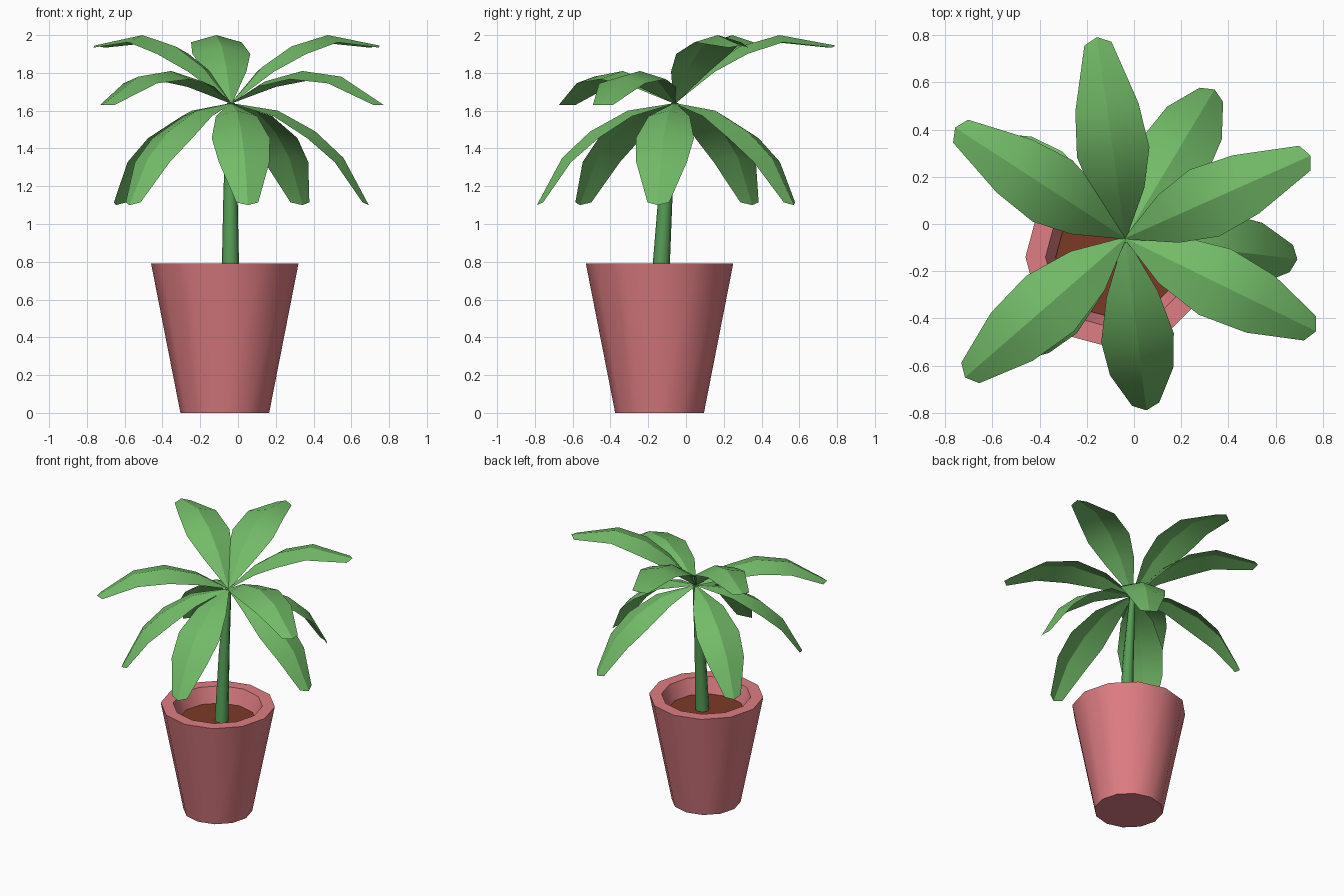
import bpy, bmesh, math
from mathutils import Vector

if "Cube" in bpy.data.objects:
    bpy.data.objects.remove(bpy.data.objects["Cube"])


def material(name, rgb):
    m = bpy.data.materials.new(name)
    m.diffuse_color = (*rgb, 1)
    m.use_nodes = True
    m.node_tree.nodes["Principled BSDF"].inputs["Base Color"].default_value = m.diffuse_color
    return m


TERRACOTTA = material("terracotta pink", (0.73, 0.205, 0.223))
SOIL = material("soil brown", (0.20, 0.041, 0.019))
STEM = material("stem green", (0.093, 0.337, 0.093))
LEAF = material("leaf green", (0.17, 0.50, 0.138))


def finish(bm, name, mat):
    me = bpy.data.meshes.new(name)
    bm.to_mesh(me)
    bm.free()
    ob = bpy.data.objects.new(name, me)
    bpy.context.collection.objects.link(ob)
    me.materials.append(mat)
    return ob


def lathe(name, rings, sides, mat):
    """Closed body from rings of (x, y, z, radius), capped at both ends."""
    bm = bmesh.new()
    loops = []
    for x, y, z, r in rings:
        loops.append([bm.verts.new((x + r * math.cos(2 * math.pi * i / sides),
                                    y + r * math.sin(2 * math.pi * i / sides), z))
                      for i in range(sides)])
    for a, b in zip(loops, loops[1:]):
        for i in range(sides):
            j = (i + 1) % sides
            bm.faces.new((a[i], a[j], b[j], b[i]))
    bm.faces.new(loops[0][::-1])
    bm.faces.new(loops[-1])
    ob = finish(bm, name, mat)
    bpy.ops.object.select_all(action='DESELECT')
    ob.select_set(True)
    bpy.context.view_layer.objects.active = ob
    bpy.ops.object.shade_smooth_by_angle(angle=math.radians(46))
    return ob


# Pot with hollow rim, soil disc and leaning stem
PX, PY = -0.07, -0.14
lathe("pot", [(PX, PY, 0, 0.235), (PX, PY, 0.79, 0.39),
              (PX, PY, 0.79, 0.305), (PX, PY, 0.67, 0.262)], 12, TERRACOTTA)
lathe("soil", [(PX, PY, 0.672, 0.255), (PX, PY, 0.68, 0.262)], 12, SOIL)
lathe("stem", [(-0.04, -0.137, 0.675, 0.048), (-0.04, -0.13, 0.8, 0.045),
               (-0.04, -0.107, 1.18, 0.037), (-0.037, -0.06, 1.64, 0.02)], 8, STEM)

# Leaf tiers: midrib points as (distance, height), half widths shared
CROWN = Vector((-0.037, -0.06, 0))
TIERS = {
    "upper": [(0, 1.64), (0.18, 1.83), (0.35, 1.94), (0.56, 2.0), (0.86, 1.945)],
    "middle": [(0, 1.64), (0.20, 1.755), (0.42, 1.81), (0.65, 1.78), (0.90, 1.63)],
    "lower": [(0, 1.64), (0.25, 1.60), (0.45, 1.49), (0.60, 1.35), (0.735, 1.10)],
}
HALF_WIDTHS = [0.006, 0.11, 0.155, 0.135, 0.058]
FOLD = 0.28


def leaf(name, tier, angle):
    """Midrib-folded leaf blade hanging from the crown."""
    a = math.radians(angle)
    out = Vector((math.cos(a), math.sin(a), 0))
    side = Vector((-math.sin(a), math.cos(a), 0))
    path = [CROWN + out * r + Vector((0, 0, z)) for r, z in TIERS[tier]]
    bm = bmesh.new()
    rows = []
    for i, (p, w) in enumerate(zip(path, HALF_WIDTHS)):
        along = (path[min(i + 1, 4)] - path[max(i - 1, 0)]).normalized()
        drop = along.cross(side) * -FOLD * w
        if i == 4:                      # blunt point at the tip
            drop -= along * 0.025
        rows.append([bm.verts.new(p + side * w + drop), bm.verts.new(p),
                     bm.verts.new(p - side * w + drop)])
    for r, s in zip(rows, rows[1:]):
        for k in (0, 1):
            bm.faces.new((r[k], r[k + 1], s[k + 1], s[k])).smooth = True
    for r, s in zip(rows, rows[1:]):    # crease along the midrib
        bm.edges.get((r[1], s[1])).smooth = False
    finish(bm, name, LEAF)


for tier, angles in (("upper", (98, 24, 147)),
                     ("middle", (-26, -139)),
                     ("lower", (-83, -7, 59, 146, -137))):
    for n, ang in enumerate(angles, 1):
        leaf(f"{tier}_leaf_{n}", tier, ang)
